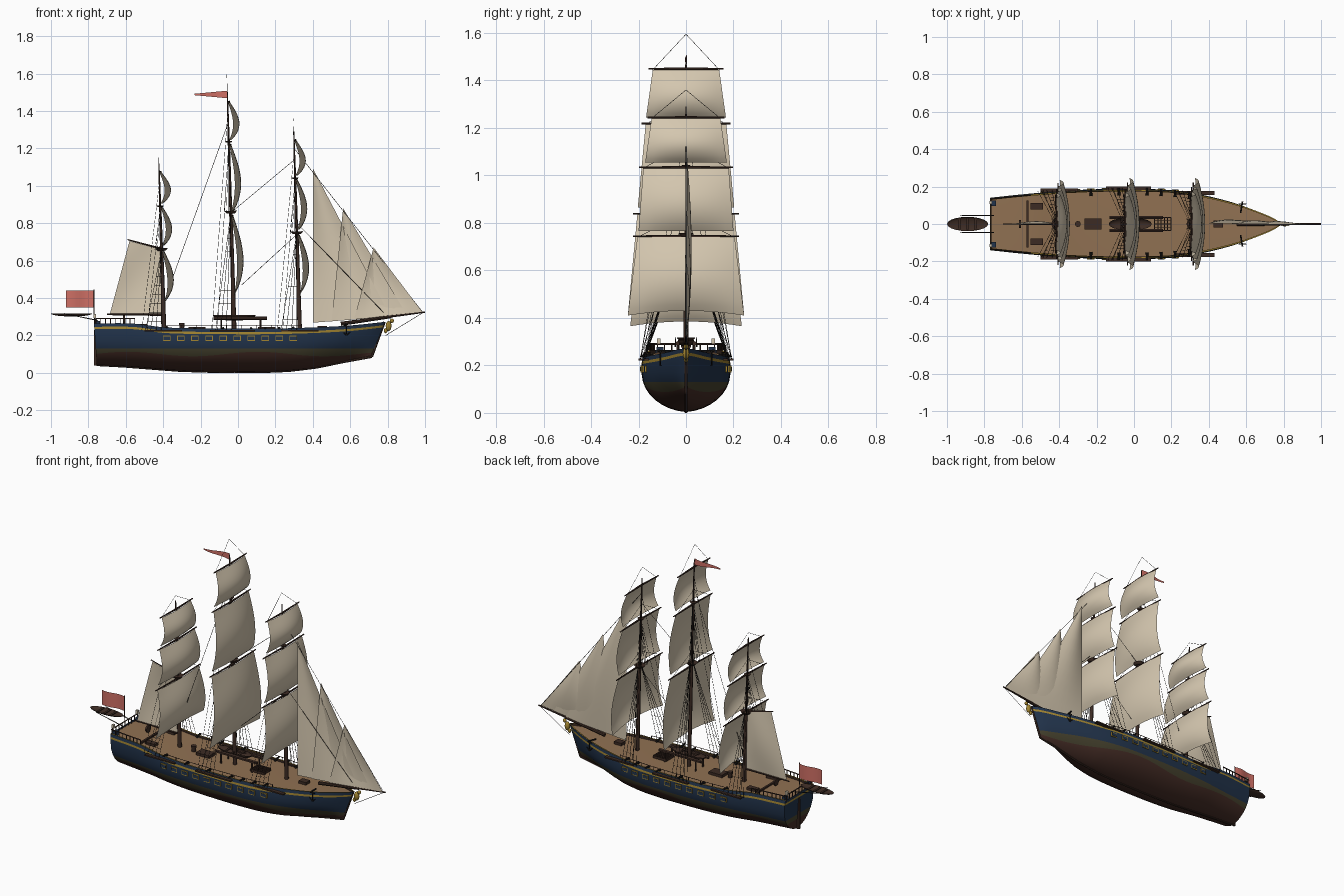
import bpy, bmesh, math
from mathutils import Vector, Matrix

if "Cube" in bpy.data.objects:
    bpy.data.objects.remove(bpy.data.objects["Cube"])

def material(name, rgb):
    m = bpy.data.materials.new(name)
    m.diffuse_color = (*rgb, 1)
    m.use_nodes = True
    m.node_tree.nodes["Principled BSDF"].inputs["Base Color"].default_value = m.diffuse_color
    return m

SAIL = material("sail_cream", (0.66, 0.57, 0.43))
NAVY = material("hull_navy", (0.016, 0.034, 0.072))
GOLD = material("trim_gold", (0.36, 0.23, 0.03))
BROWN = material("bottom_brown", (0.062, 0.027, 0.02))
OLIVE = material("bottom_olive", (0.062, 0.055, 0.028))
DECK = material("deck_tan", (0.28, 0.165, 0.085))
WOOD = material("dark_wood", (0.045, 0.024, 0.017))
ROPE = material("rope_black", (0.014, 0.012, 0.011))
RED = material("flag_red", (0.62, 0.16, 0.13))

def finish(name, bm, mats, smooth=False):
    me = bpy.data.meshes.new(name)
    bm.to_mesh(me); bm.free()
    ob = bpy.data.objects.new(name, me)
    bpy.context.collection.objects.link(ob)
    for m in mats if isinstance(mats, list) else [mats]:
        me.materials.append(m)
    if smooth:
        bpy.ops.object.select_all(action='DESELECT')
        ob.select_set(True)
        bpy.context.view_layer.objects.active = ob
        bpy.ops.object.shade_smooth_by_angle(angle=math.radians(40))
    return ob

def rods(name, mat, segs, n=6):
    """Tapered rods, each (start, end, r1, r2)."""
    bm = bmesh.new()
    for a, b, r1, r2 in segs:
        a, b = Vector(a), Vector(b)
        rot = (b - a).to_track_quat('Z', 'Y').to_matrix().to_4x4()
        bmesh.ops.create_cone(bm, cap_ends=True, segments=n, radius1=r1, radius2=r2,
                              depth=(b - a).length, matrix=Matrix.Translation((a + b) / 2) @ rot)
    return finish(name, bm, mat, n > 6)

def boxes(name, mat, items):
    """Boxes, each (centre, size)."""
    bm = bmesh.new()
    for c, s in items:
        bmesh.ops.create_cube(bm, size=1, matrix=Matrix.Translation(c) @ Matrix.Diagonal((*s, 1)))
    return finish(name, bm, mat)

def sheet(name, mat, fn, nu=12, nv=12):
    """Curved cloth: fn(u, v) gives a point for u, v in 0..1."""
    bm = bmesh.new()
    g = [[bm.verts.new(fn(i / nu, j / nv)) for j in range(nv + 1)] for i in range(nu + 1)]
    for i in range(nu):
        for j in range(nv):
            bm.faces.new((g[i][j], g[i + 1][j], g[i + 1][j + 1], g[i][j + 1]))
    bmesh.ops.remove_doubles(bm, verts=bm.verts, dist=1e-5)
    return finish(name, bm, mat, True)

def curve(pts, x):
    """Smooth interpolation through (x, value) points."""
    if x <= pts[0][0]: return pts[0][1]
    if x >= pts[-1][0]: return pts[-1][1]
    i = max(k for k in range(len(pts) - 1) if pts[k][0] <= x)
    def slope(k):
        a, b = pts[max(k - 1, 0)], pts[min(k + 1, len(pts) - 1)]
        return (b[1] - a[1]) / (b[0] - a[0])
    (x0, y0), (x1, y1) = pts[i], pts[i + 1]
    h = x1 - x0; t = (x - x0) / h
    return ((2*t**3 - 3*t**2 + 1) * y0 + (t**3 - 2*t**2 + t) * h * slope(i)
            + (3*t**2 - 2*t**3) * y1 + (t**3 - t**2) * h * slope(i + 1))

# --- Hull shape ---
KEEL = [(-.755, .042), (-.55, .03), (-.35, .013), (-.15, .006), (.2, .006), (.4, .025), (.6, .065), (.715, .085)]
TOP = [(-.755, .264), (-.56, .263), (-.38, .242), (0, .236), (.3, .239), (.55, .252), (.715, .272)]
BEAM = [(-.755, .142), (-.6, .16), (-.4, .177), (-.2, .187), (0, .189), (.2, .182), (.35, .16), (.5, .117), (.6, .075), (.68, .034), (.715, .006)]

def hull_point(u, z):
    zk, zt = curve(KEEL, u), curve(TOP, u)
    s = min(max((z - zk) / (zt - zk), 0), 1)
    w = min(max((u - .35) / .365, 0), 1)
    y = curve(BEAM, u) * (1 - (1 - s) ** 3) ** (.6 + .5 * w) * (1.02 - .06 * s ** 5)
    return Vector((u + .07 * s * w - .015 * s * min(max((-u - .6) / .155, 0), 1), y, z))

def side(x, z):
    """Half width of the hull at a given x and z."""
    u = x
    for _ in range(5):
        u += x - hull_point(u, z).x
    return hull_point(u, z).y

def top_z(x):
    return curve(TOP, x if x < .4 else x - .07 * (x - .4) / .38)

# --- Hull with painted bands, rim and deck ---
bm = bmesh.new()
N = 56
for sg in (1, -1):
    grid = []
    for i in range(N + 1):
        u = -.755 + 1.47 * i / N
        zk, zt = curve(KEEL, u), curve(TOP, u)
        zo = .1 + .012 * math.sin(9 * u + .6)
        zs = [zk + (zo - zk) * (k / 6) ** 1.8 for k in range(7)] + [.13, .17, zt - .03, zt - .018, zt]
        col = [hull_point(u, z) for z in zs]
        t = col[-1]
        yi = max(t.y - .008, 0)
        col += [Vector((t.x, yi, zt)), Vector((t.x, yi, zt - .012)), Vector((t.x, 0, zt - .01))]
        grid.append([bm.verts.new((p.x, sg * p.y, p.z)) for p in col])
    mats = [3] * 6 + [4, 1, 1, 2, 1, 2, 6, 5]
    for i in range(N):
        for j, m in enumerate(mats):
            bm.faces.new((grid[i][j], grid[i + 1][j], grid[i + 1][j + 1], grid[i][j + 1])).material_index = m
    if sg == 1:
        port = grid[0]
for j in range(11):  # transom
    f = bm.faces.new((port[j], port[j + 1], grid[0][j + 1], grid[0][j]))
    f.material_index = mats[j]
bmesh.ops.remove_doubles(bm, verts=bm.verts, dist=1e-5)
bmesh.ops.recalc_face_normals(bm, faces=bm.faces)
finish("hull", bm, [SAIL, NAVY, GOLD, BROWN, OLIVE, DECK, WOOD], True)

# --- Keel, stem and rudder ---
ks = [(-.755 + .147 * k, 0, curve(KEEL, -.755 + .147 * k) + .001) for k in range(11)]
ks.append((.783, 0, .272))
rods("keel_and_stem", WOOD, [(a, b, .007, .007) for a, b in zip(ks, ks[1:])])
boxes("rudder", WOOD, [((-.762, 0, .135), (.018, .012, .19))])

# --- Gun ports and channels on both sides ---
frames, lids, channels, guns = [], [], [], []
for sg in (1, -1):
    for k in range(10):
        x = -.38 + .075 * k
        y = side(x, .185)
        frames.append(((x, sg * y, .185), (.04, .007, .028)))
        lids.append(((x, sg * y, .185), (.034, .0095, .018)))
        if k % 2 == 0 or k > 6:
            guns.append(((x, sg * (y - .035), top_z(x)), (x, sg * (y + .004), top_z(x) + .004), .008, .005))
    for x, w in ((-.4, .2), (-.03, .24), (.33, .2)):
        channels.append(((x, sg * (side(x, .22) + .005), .225), (w, .022, .008)))
boxes("gun_port_frames", GOLD, frames)
boxes("gun_port_lids", NAVY, lids)
boxes("shroud_channels", WOOD, channels)
rods("deck_guns", ROPE, guns, 8)

# --- Rails: stern balustrade and waist rail ---
rail = []
for sg in (1, -1):
    xs = [-.76 + .026 * k for k in range(9)]
    pts = [(x, sg * (side(x, .255) - .005), .29) for x in xs]
    rail += [((x, y, .25), (x, y, .29), .0025, .0025) for x, y, z in pts]
    rail += [(a, b, .0035, .0035) for a, b in zip(pts, pts[1:])]
    xs = [-.38 + .08 * k for k in range(10)]
    pts = [(x, sg * (side(x, .23) - .006), .255) for x in xs]
    rail += [((x, y, .23), (x, y, .255), .002, .002) for x, y, z in pts]
    rail += [(a, b, .0018, .0018) for a, b in zip(pts, pts[1:])]
rail.append(((-.765, -.135, .29), (-.765, .135, .29), .0035, .0035))
rail += [((-.765, -.12 + .03 * k, .25), (-.765, -.12 + .03 * k, .29), .0025, .0025) for k in range(9)]
rods("railings", WOOD, rail)
boxes("stern_lanterns", SAIL, [((-.765, s * .115, .303), (.014, .014, .022)) for s in (1, -1)])

# --- Masts: (name, base x, top x, top z, platform z, cross-tree z, sails) ---
# each sail is (bottom z, top z, bottom half width, top half width)
MASTS = [
    ("fore", .33, .298, 1.29, .75, 1.04, [(.41, .74, .245, .205), (.765, 1.03, .2, .18), (1.055, 1.24, .172, .145)], 1.36),
    ("main", -.02, -.057, 1.5, .86, 1.235, [(.41, .835, .245, .205), (.865, 1.215, .203, .17), (1.245, 1.445, .168, .14)], 1.595),
    ("mizzen", -.395, -.423, 1.12, .66, .89, [(.365, .65, .235, .2), (.68, .885, .195, .17), (.905, 1.07, .165, .14)], 1.15)]
ropes = []
for name, xb, xt, zt, zp, zc, sails, apex in MASTS:
    mx = lambda z: xb + (xt - xb) * (z - .23) / (zt - .23)
    P = lambda z, y=0, dx=0: (mx(z) + dx, y, z)
    rods(name + "_mast", WOOD, [(P(.22), P(zp), .012, .009), (P(zp - .05), P(zc), .008, .006), (P(zc - .04), P(zt), .006, .003)], 10)
    rods(name + "_top_platforms", WOOD, [(P(zp - .008), P(zp + .006), .022, .034), (P(zc - .004), P(zc + .004), .013, .02)], 10)
    yards = []
    for k, (z0, z1, w0, w1) in enumerate(sails):
        def cloth(u, v):
            z = z0 + (z1 - z0) * v
            a = 2 * u - 1
            bulge = math.sin(math.pi * v ** .85) * (.046 - .022 * a * a)
            return (mx(z) + .014 - .012 * a * a + bulge, a * (w0 + (w1 - w0) * v),
                    z + .02 * (1 - a * a) * (1 - v) * (k == 0))
        sheet(f"{name}_sail_{k + 1}", SAIL, cloth)
        for s in (1, -1):  # yard arms
            yards.append((P(z1 + .004, 0, .008), P(z1 + .004, s * (w1 + .018), .002), .006, .0035))
            ropes.append((P(z1, s * w1), P(z1 + .1 if k < 2 else apex), .0009, .0009))  # lifts
    rods(name + "_yards", WOOD, yards)
    for s in (1, -1):  # shrouds and backstays
        for k in range(4):
            x = xb - .015 - .028 * k
            y = s * (side(x, .225) + .008)
            ropes.append(((x, y, .228), P(zp, s * .015), .0013, .0013))
            if k > 1:
                ropes.append(((x - .02, y, .228), P(zc if k == 2 else zt - .1), .001, .001))
            ropes.append((P(zp, s * .03, -.012 * k), P(zc - .02, s * .004), .001, .001))
        for k in range(1, 9):  # ratlines
            t = k / 9
            a = Vector((xb - .015, s * (side(xb, .225) + .008), .228)).lerp(Vector(P(zp, s * .015)), t)
            b = Vector((xb - .1, s * (side(xb - .1, .225) + .008), .228)).lerp(Vector(P(zp, s * .015)), t)
            ropes.append((a, b, .0007, .0007))

# --- Stays and braces ---
for a, b in [((-.055, 1.33), (-.395, .38)), ((.303, 1.14), (-.045, .85)), ((.315, .74), (.02, .47)),
             ((.30, 1.2), (.985, .327)), ((.315, .8), (.8, .3)), ((.99, .322), (.79, .2))]:
    ropes.append(((a[0], 0, a[1]), (b[0], 0, b[1]), .0013, .0013))
rods("rigging", ROPE, ropes, 4)

# --- Bowsprit, figurehead, anchors ---
rods("bowsprit", WOOD, [((.55, 0, .262), (.82, 0, .3), .011, .008), ((.78, 0, .297), (1.0, 0, .325), .007, .004)], 8)
bm = bmesh.new()
for c, s in (((.805, 0, .25), (.016, .014, .028)), ((.823, 0, .278), (.011, .01, .012)), ((.79, 0, .225), (.01, .01, .014))):
    bmesh.ops.create_icosphere(bm, subdivisions=2, radius=1, matrix=Matrix.Translation(c) @ Matrix.Diagonal((*s, 1)))
finish("figurehead", bm, GOLD, True)
anchor = []
for s in (1, -1):
    y = s * (side(.58, .23) + .01)
    anchor += [((.57, s * .06, .255), (.58, y + s * .012, .262), .005, .005), ((.58, y, .26), (.58, y, .2), .003, .003),
               ((.56, y, .218), (.58, y, .2), .002, .004), ((.6, y, .218), (.58, y, .2), .002, .004),
               ((.565, y, .25), (.595, y, .25), .003, .003)]
rods("anchors", ROPE, anchor)

# --- Jibs and spanker ---
def jib(name, head, tack, clew, y):
    h, t, c = (Vector((p[0], y, p[1])) for p in (head, tack, clew))
    def cloth(u, v):
        p = h.lerp(c.lerp(t, u), v)
        p.y += .02 * math.sin(math.pi * u) * math.sin(math.pi * v)
        return p
    sheet(name, SAIL, cloth, 8, 10)
jib("inner_jib", (.402, 1.09), (.815, .3), (.402, .268), .004)
jib("middle_jib", (.562, .88), (.9, .314), (.50, .275), 0)
jib("outer_jib", (.725, .67), (.985, .326), (.62, .285), -.004)
cs = [Vector(p) for p in ((-.685, 0, .315), (-.405, 0, .315), (-.412, 0, .66), (-.58, 0, .705))]
def spanker(u, v):
    p = cs[0].lerp(cs[1], u).lerp(cs[3].lerp(cs[2], u), v)
    p.y += .015 * math.sin(math.pi * u) * math.sin(math.pi * v)
    return p
sheet("spanker_sail", SAIL, spanker)
rods("spanker_boom_and_gaff", WOOD, [((-.4, 0, .31), (-.7, 0, .312), .006, .004), ((-.41, 0, .664), (-.59, 0, .712), .005, .003)])

# --- Flags ---
sheet("stern_flag", RED, lambda u, v: (-.77 - .15 * u, .006 * math.sin(6 * u), .35 + .09 * v), 8, 2)
sheet("mast_pennant", RED, lambda u, v: (-.057 - .175 * u, .005 * math.sin(6 * u), 1.488 + (v - .5) * .04 * (1 - .8 * u)), 8, 2)
rods("flag_staff", WOOD, [((-.768, 0, .25), (-.77, 0, .445), .003, .002)])

# --- Boats: half ellipsoid bowls with thwarts ---
def boat(name, x, z, length, half, depth):
    bm = bmesh.new()
    bmesh.ops.create_uvsphere(bm, u_segments=20, v_segments=12, radius=1,
        matrix=Matrix.Translation((x, 0, z)) @ Matrix.Diagonal((length / 2, half, depth, 1)))
    bmesh.ops.bisect_plane(bm, geom=bm.verts[:] + bm.edges[:] + bm.faces[:], plane_co=(x, 0, z),
                           plane_no=(0, 0, 1), clear_outer=True)
    finish(name, bm, WOOD, True)
    boxes(name + "_thwarts", WOOD, [((x + length * k, 0, z - .003), (.012, half * 1.7, .004)) for k in (-.2, 0, .2)])
boat("stern_boat", -.89, .317, .22, .038, .016)
boat("deck_boat", -.02, .308, .23, .035, .03)
rods("boat_davits", ROPE, [((-.75, s * .045, .28), (-.93, s * .045, .317), .003, .002) for s in (1, -1)])
rods("boat_skids", WOOD, [((-.13, s * .035, .292), (.155, s * .035, .292), .01, .01) for s in (1, -1)]
     + [((x, s * .035, .22), (x, s * .035, .29), .005, .005) for x in (-.09, .12) for s in (1, -1)])

# --- Deck fittings ---
boxes("hatch_grating", WOOD, [((.11 + .0175 * k, 0, .238), (.005, .07, .014)) for k in range(6)]
      + [((.154, -.035 + .0175 * k, .238), (.09, .005, .014)) for k in range(5)])
boxes("deck_hatches", WOOD, [((-.52, s * .095, .255), (.065, .035, .014)) for s in (1, -1)]
      + [((-.22, 0, .236), (.09, .06, .016)), ((.45, 0, .243), (.05, .04, .016)), ((-.57, 0, .257), (.012, .25, .01))])
rods("capstan_and_wheel", WOOD, [((-.3, 0, .23), (-.3, 0, .265), .012, .016), ((-.615, 0, .285), (-.605, 0, .285), .022, .022)], 10)
boxes("stern_lockers", NAVY, [((-.75, s * .11, .265), (.025, .03, .024)) for s in (1, -1)])
